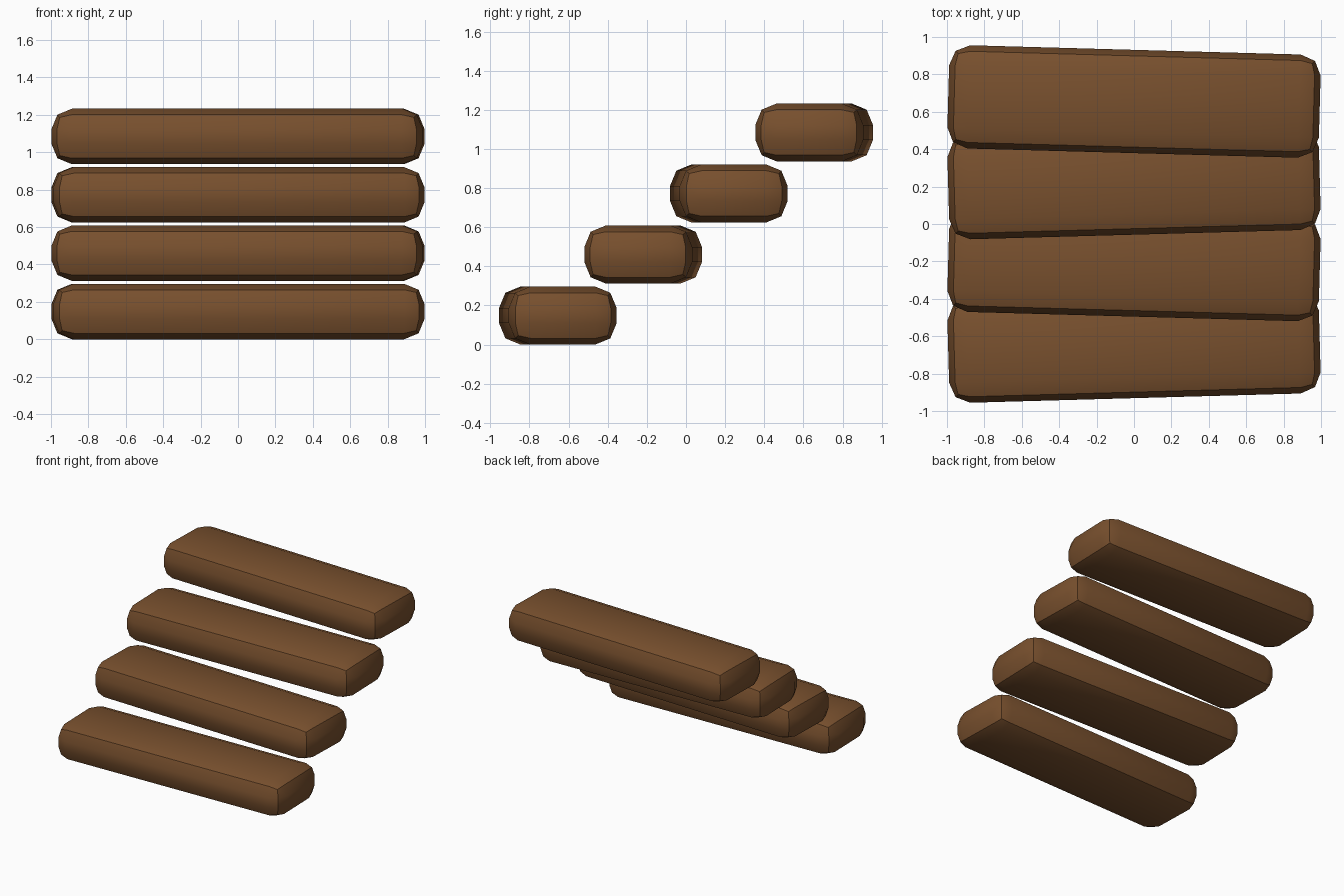
import bpy
import math

if "Cube" in bpy.data.objects:
    bpy.data.objects.remove(bpy.data.objects["Cube"], do_unlink=True)

# Wood material
wood = bpy.data.materials.new("brown_wood")
wood.use_nodes = True
brown = (0.188, 0.08, 0.027, 1.0)
wood.diffuse_color = brown
wood.node_tree.nodes["Principled BSDF"].inputs["Base Color"].default_value = brown

LENGTH, DEPTH, HEIGHT = 1.987, 0.552, 0.297
ROUNDING = 0.11
TILT = math.radians(1.6)


def make_step(name, y, z, turn):
    """A rounded plank, turned slightly about the vertical."""
    bpy.ops.mesh.primitive_cube_add(size=1, location=(0, y, z))
    step = bpy.context.object
    step.name = name
    step.scale = (LENGTH, DEPTH, HEIGHT)
    bpy.ops.object.transform_apply(location=False, rotation=False, scale=True)
    step.rotation_euler.z = turn
    step.data.materials.append(wood)

    bevel = step.modifiers.new("rounded_edges", 'BEVEL')
    bevel.width = ROUNDING
    bevel.segments = 2
    bevel.limit_method = 'NONE'
    bpy.ops.object.modifier_apply(modifier=bevel.name)
    bpy.ops.object.shade_smooth_by_angle(angle=math.radians(30))


# Four floating steps, rising to the back and turned alternately
for i, y in enumerate((-0.655, -0.219, 0.219, 0.655)):
    make_step(f"step_{i + 1}", y, HEIGHT / 2 + i * 0.312, TILT * (-1) ** i)
